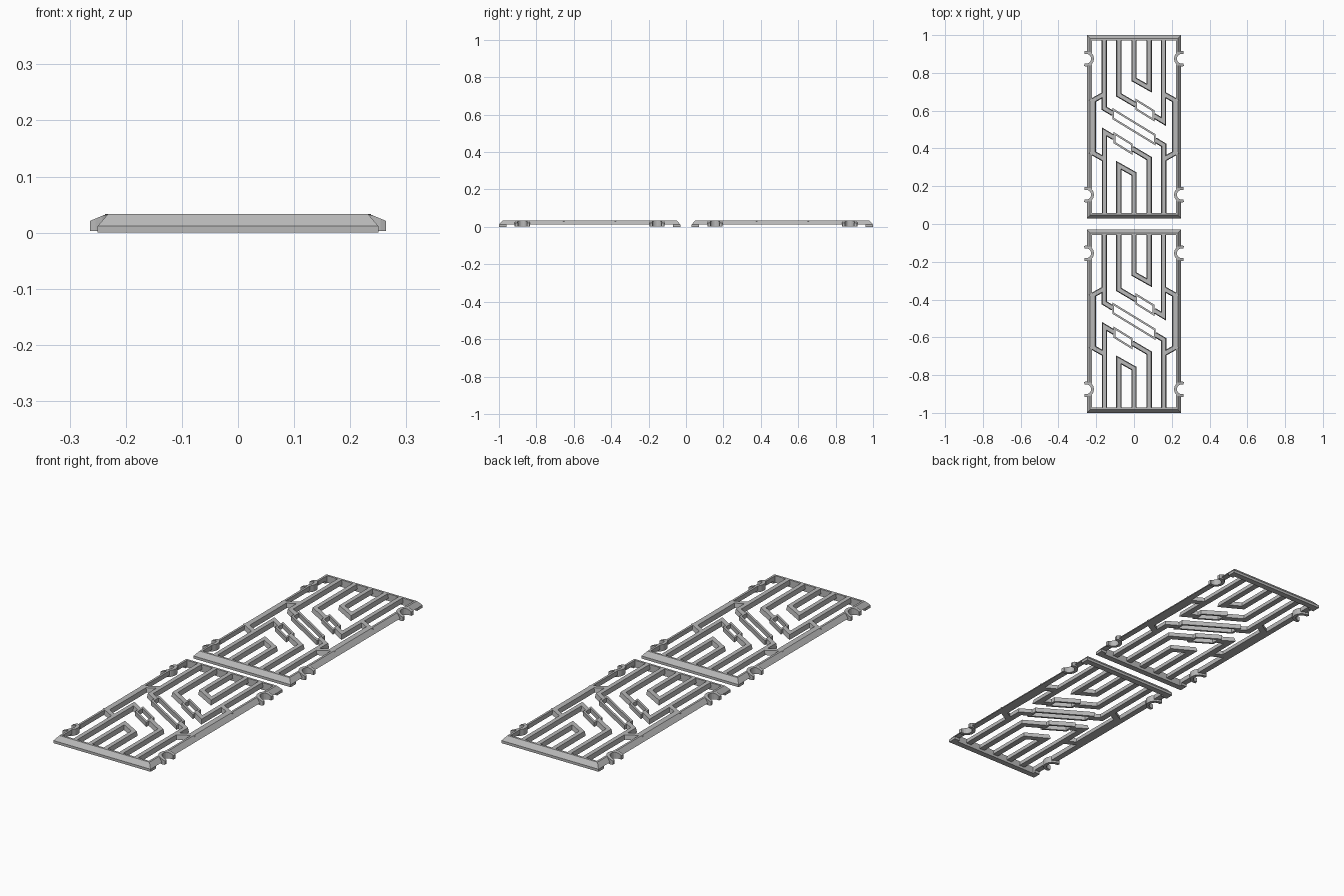
import bpy, bmesh, math
from mathutils import Vector

cube = bpy.data.objects.get("Cube")
if cube:
    bpy.data.objects.remove(cube)

metal = bpy.data.materials.new("grey metal")
metal.use_nodes = True
GREY = (0.48, 0.48, 0.48, 1)
metal.diffuse_color = GREY
metal.node_tree.nodes["Principled BSDF"].inputs["Base Color"].default_value = GREY

TOP, LOW = 0.033, 0.012
PANEL_Y = 0.515          # centre of each panel
HX, HY = 0.25, 0.485     # half size of a panel
HOOK_Y, GAP = 0.36, 0.03

# Cross-sections: (sideways offset, height)
RAIL = [(0, LOW), (0.018, TOP), (0.028, TOP), (0.028, LOW)]
FOOT = [(0, 0), (0, LOW), (0.028, LOW), (0.028, 0)]
BAR = [(-0.014, LOW), (-0.010, TOP), (0.010, TOP), (0.014, LOW)]
WALL = [(-0.005, LOW), (-0.005, TOP), (0.005, TOP), (0.005, LOW)]


def sweep(bm, path, profile, closed=False):
    """Sweep a profile along a flat path with mitred corners."""
    pts = [Vector(p) for p in path]
    n = len(pts)
    rings = []
    for i, p in enumerate(pts):
        norms = []
        if closed or i > 0:
            d = (p - pts[i - 1]).normalized()
            norms.append(Vector((-d.y, d.x)))
        if closed or i < n - 1:
            d = (pts[(i + 1) % n] - p).normalized()
            norms.append(Vector((-d.y, d.x)))
        a, b = norms[0], norms[-1]
        m = (a + b) / (1 + a.dot(b))
        rings.append([bm.verts.new((p.x + m.x * o, p.y + m.y * o, z)) for o, z in profile])
    k = len(profile)
    for i in range(n if closed else n - 1):
        r, s = rings[i], rings[(i + 1) % n]
        for j in range(k):
            bm.faces.new((r[j], r[(j + 1) % k], s[(j + 1) % k], s[j]))
    if not closed:
        bm.faces.new(rings[0])
        bm.faces.new(rings[-1])


def both(bm, path, profile, closed=False):
    """Sweep a path and its half-turn copy."""
    sweep(bm, path, profile, closed)
    sweep(bm, [(-x, -y) for x, y in path], profile, closed)


def build_frame(bm):
    y = HOOK_Y + GAP
    both(bm, [(HX, y), (HX, HY), (-HX, HY), (-HX, y)], RAIL)
    both(bm, [(HX, -HOOK_Y + GAP), (HX, HOOK_Y - GAP)], RAIL)
    # solid feet under the two ends
    y = HY - 0.04
    both(bm, [(HX, y), (HX, HY), (-HX, HY), (-HX, y)], FOOT)
    # thicker middle of the side rails
    both(bm, [(0.216, -0.14), (0.216, 0.14)], BAR)


def build_bars(bm):
    end = HY - 0.02
    # bars leading to the long link
    both(bm, [(-0.158, end), (-0.158, 0.098), (-0.112, 0.070)], BAR)
    # bars broken by a short link
    both(bm, [(-0.08, end), (-0.08, 0.168), (0.01, 0.115)], BAR)
    both(bm, [(0.106, 0.058), (0.156, 0.028), (0.156, end)], BAR)
    # hooked loop of two bars
    both(bm, [(0, end), (0, 0.250), (0.08, 0.205), (0.08, end)], BAR)
    # short branches to the side rails
    both(bm, [(-0.232, 0.131), (-0.158, 0.172)], BAR)
    both(bm, [(0.232, 0.131), (0.158, 0.172)], BAR)


def link(x0, y0, x1, y1, h=0.024):
    return [(x0, y0 - h), (x1, y1 - h), (x1, y1 + h), (x0, y0 + h)]


def build_links(bm):
    sweep(bm, link(-0.110, 0.067, 0.110, -0.067), WALL, True)
    both(bm, link(0.012, 0.117, 0.104, 0.060), WALL, True)


def build_clips(bm):
    """C-shaped clips opening outward, with a top that slopes down."""
    steps = 12
    for sx in (-1, 1):
        for cy in (-HOOK_Y, HOOK_Y):
            rings = []
            for i in range(steps + 1):
                a = math.radians(70 + 220 * i / steps)
                ring = []
                for r in (0.026, 0.041):
                    x = min(0.253 + r * math.cos(a), 0.264)
                    y = cy + r * math.sin(a)
                    t = min(max((x - 0.235) / 0.029, 0), 1)
                    for z in (0.003, TOP - 0.012 * t):
                        ring.append(bm.verts.new((sx * x, y, z)))
                rings.append([ring[0], ring[1], ring[3], ring[2]])
            for r, s in zip(rings, rings[1:]):
                for j in range(4):
                    bm.faces.new((r[j], r[(j + 1) % 4], s[(j + 1) % 4], s[j]))
            bm.faces.new(rings[0])
            bm.faces.new(rings[-1])


parts = {"frame": build_frame, "grille_bars": build_bars,
         "hollow_links": build_links, "side_clips": build_clips}
for name, build in parts.items():
    bm = bmesh.new()
    build(bm)
    bmesh.ops.recalc_face_normals(bm, faces=bm.faces)
    mesh = bpy.data.meshes.new(name)
    bm.to_mesh(mesh)
    bm.free()
    mesh.materials.append(metal)
    for side, y in (("front", -PANEL_Y), ("back", PANEL_Y)):
        obj = bpy.data.objects.new(side + "_" + name, mesh)
        obj.location.y = y
        bpy.context.collection.objects.link(obj)
